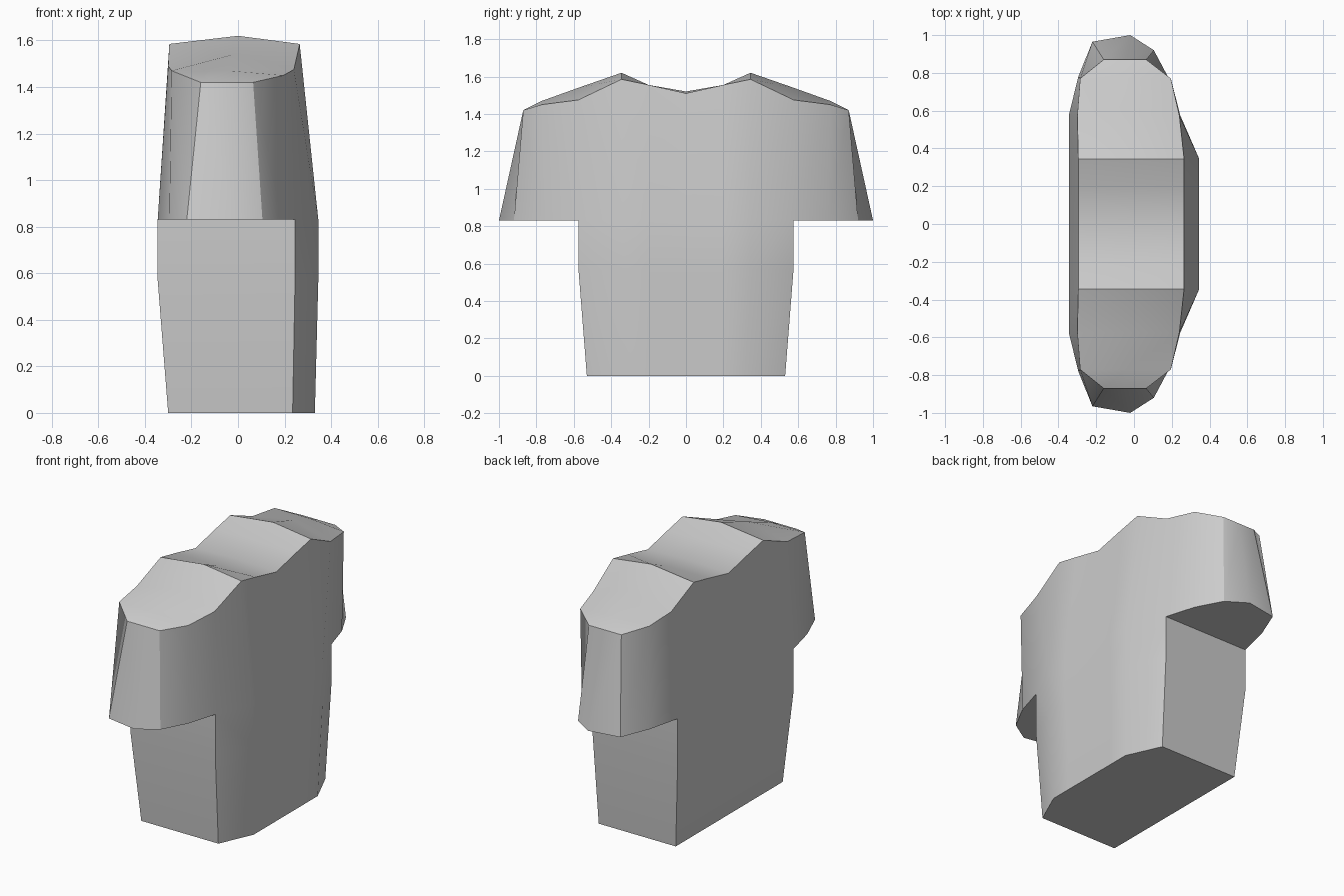
import bpy, bmesh, math

if "Cube" in bpy.data.objects:
    bpy.data.objects.remove(bpy.data.objects["Cube"])

# Half outline (y >= 0), running front -> sleeve -> back; x, y at sleeve hem height
hem = [(.345, 0), (.345, .2), (.345, .345), (.245, .575), (.19, .76), (.105, .92),
       (-.02, 1), (-.22, .965), (-.295, .78), (-.345, .575), (-.345, .345),
       (-.345, .2), (-.345, 0)]
# Matching neck and shoulder edge
top = [(.265, 0, 1.51), (.265, .2, 1.555), (.265, .345, 1.585), (.24, .575, 1.475),
       (.195, .77, 1.45), (.065, .87, 1.42), (-.05, .87, 1.42), (-.16, .87, 1.42),
       (-.285, .77, 1.47), (-.3, .575, 1.49), (-.295, .345, 1.585),
       (-.295, .2, 1.555), (-.295, 0, 1.51)]
# Ridge along the middle of neck and shoulder
ridge = [(0, 0, 1.52), (0, .2, 1.555), (0, .345, 1.62), (-.02, .575, 1.54), (-.04, .77, 1.47)]
trunk = [0, 1, 2, 3, 9, 10, 11, 12]     # outline columns that continue below the sleeves

bm = bmesh.new()


def strip(a, b):
    for i in range(len(a) - 1):
        bm.faces.new((a[i], a[i + 1], b[i + 1], b[i]))


for s in (1, -1):
    def row(pts):
        return [bm.verts.new((x, y * s, z)) for x, y, z in pts]

    mid = row([(x, y, .83) for x, y in hem])
    up = row(top)
    cap = row(ridge)
    waist = row([(hem[i][0], hem[i][1], .57) for i in trunk])
    base = row([(hem[i][0] * .957 if hem[i][0] > 0 else -.3, hem[i][1] * .922, 0) for i in trunk])

    # Walls, shoulder top, trunk
    strip(mid, up)
    strip(up[:5], cap)
    strip(cap, up[:7:-1])
    bm.faces.new((up[4], up[5], up[6], cap[4]))
    bm.faces.new((cap[4], up[6], up[7], up[8]))
    strip(waist, [mid[i] for i in trunk])
    strip(base, waist)
    # Sleeve underside and base
    bm.faces.new(mid[3:10])
    bm.faces.new(base)

bmesh.ops.remove_doubles(bm, verts=bm.verts[:], dist=1e-4)
bmesh.ops.recalc_face_normals(bm, faces=bm.faces[:])
mesh = bpy.data.meshes.new("torso_with_sleeves")
bm.to_mesh(mesh)
bm.free()
torso = bpy.data.objects.new("torso_with_sleeves", mesh)
bpy.context.collection.objects.link(torso)
bpy.context.view_layer.objects.active = torso
torso.select_set(True)
bpy.ops.object.shade_smooth_by_angle(angle=math.radians(30))
